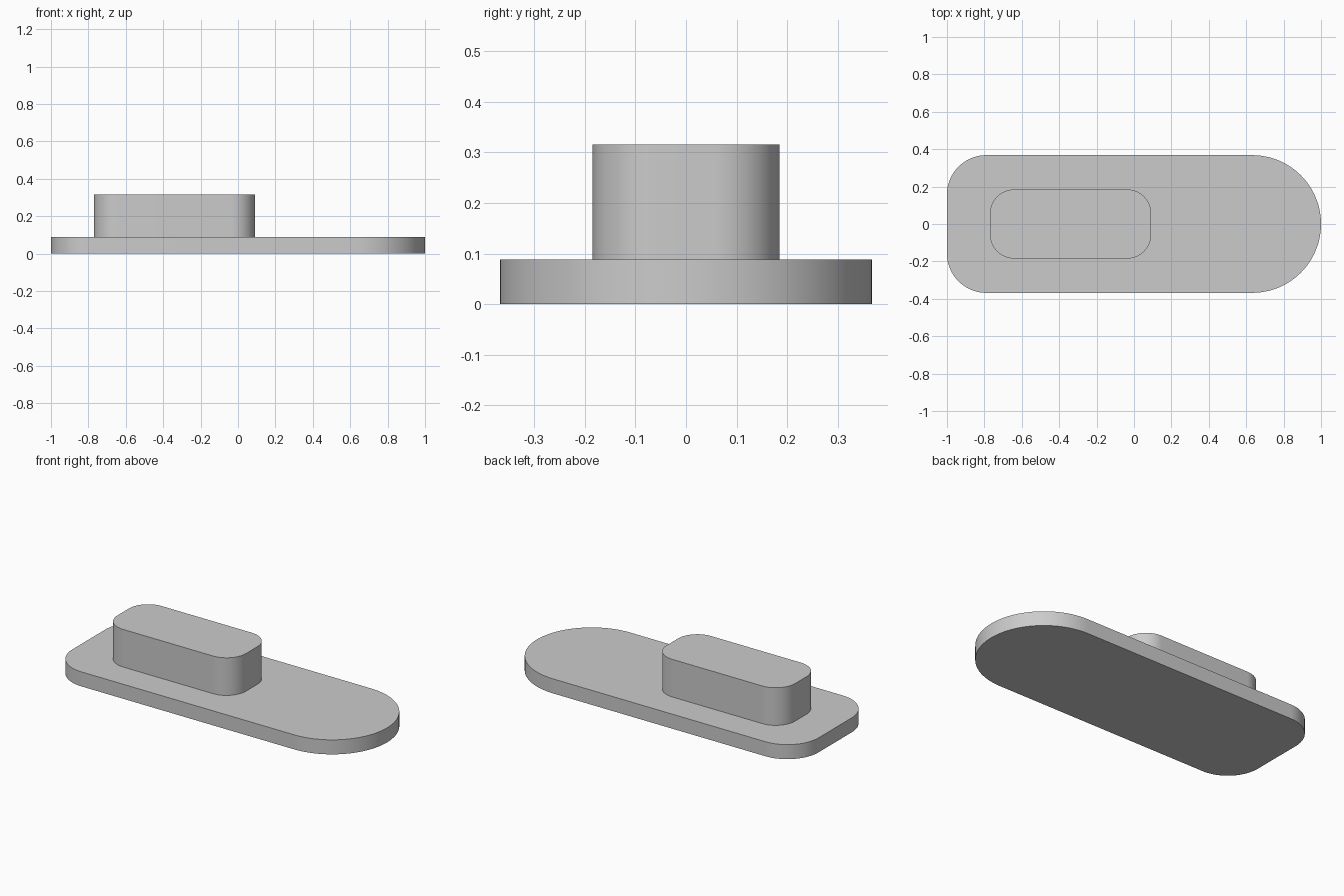
import bpy, bmesh
from math import pi, cos, sin

cube = bpy.data.objects.get("Cube")
if cube:
    bpy.data.objects.remove(cube, do_unlink=True)

grey = bpy.data.materials.new("light grey")
grey.use_nodes = True
colour = (0.6, 0.6, 0.6, 1)
grey.diffuse_color = colour
grey.node_tree.nodes["Principled BSDF"].inputs["Base Color"].default_value = colour


def rounded_slab(name, x0, x1, half_y, z0, z1, r_left, r_right, steps=24):
    """Extruded rectangle with separate corner radii at its two ends."""
    corners = [
        (x1 - r_right, half_y - r_right, r_right, 0),
        (x0 + r_left, half_y - r_left, r_left, pi / 2),
        (x0 + r_left, r_left - half_y, r_left, pi),
        (x1 - r_right, r_right - half_y, r_right, 3 * pi / 2),
    ]
    bm = bmesh.new()
    outline = []
    for cx, cy, r, start in corners:
        for i in range(steps + 1):
            a = start + pi / 2 * i / steps
            outline.append(bm.verts.new((cx + r * cos(a), cy + r * sin(a), z0)))
    bmesh.ops.remove_doubles(bm, verts=outline, dist=1e-5)
    bm.verts.ensure_lookup_table()
    face = bm.faces.new(bm.verts[:])
    top = bmesh.ops.extrude_face_region(bm, geom=[face], use_keep_orig=True)
    verts = [v for v in top["geom"] if isinstance(v, bmesh.types.BMVert)]
    bmesh.ops.translate(bm, verts=verts, vec=(0, 0, z1 - z0))
    bmesh.ops.recalc_face_normals(bm, faces=bm.faces[:])
    mesh = bpy.data.meshes.new(name)
    bm.to_mesh(mesh)
    bm.free()
    mesh.materials.append(grey)
    obj = bpy.data.objects.new(name, mesh)
    bpy.context.collection.objects.link(obj)
    bpy.ops.object.select_all(action="DESELECT")
    obj.select_set(True)
    bpy.context.view_layer.objects.active = obj
    bpy.ops.object.shade_smooth_by_angle()
    return obj


# Flat plate with a semicircular right end
rounded_slab("base_plate", -1, 1, 0.368, 0, 0.088, 0.21, 0.368)
# Raised key block standing on the plate
rounded_slab("raised_block", -0.77, 0.092, 0.185, 0.088, 0.316, 0.13, 0.13)
